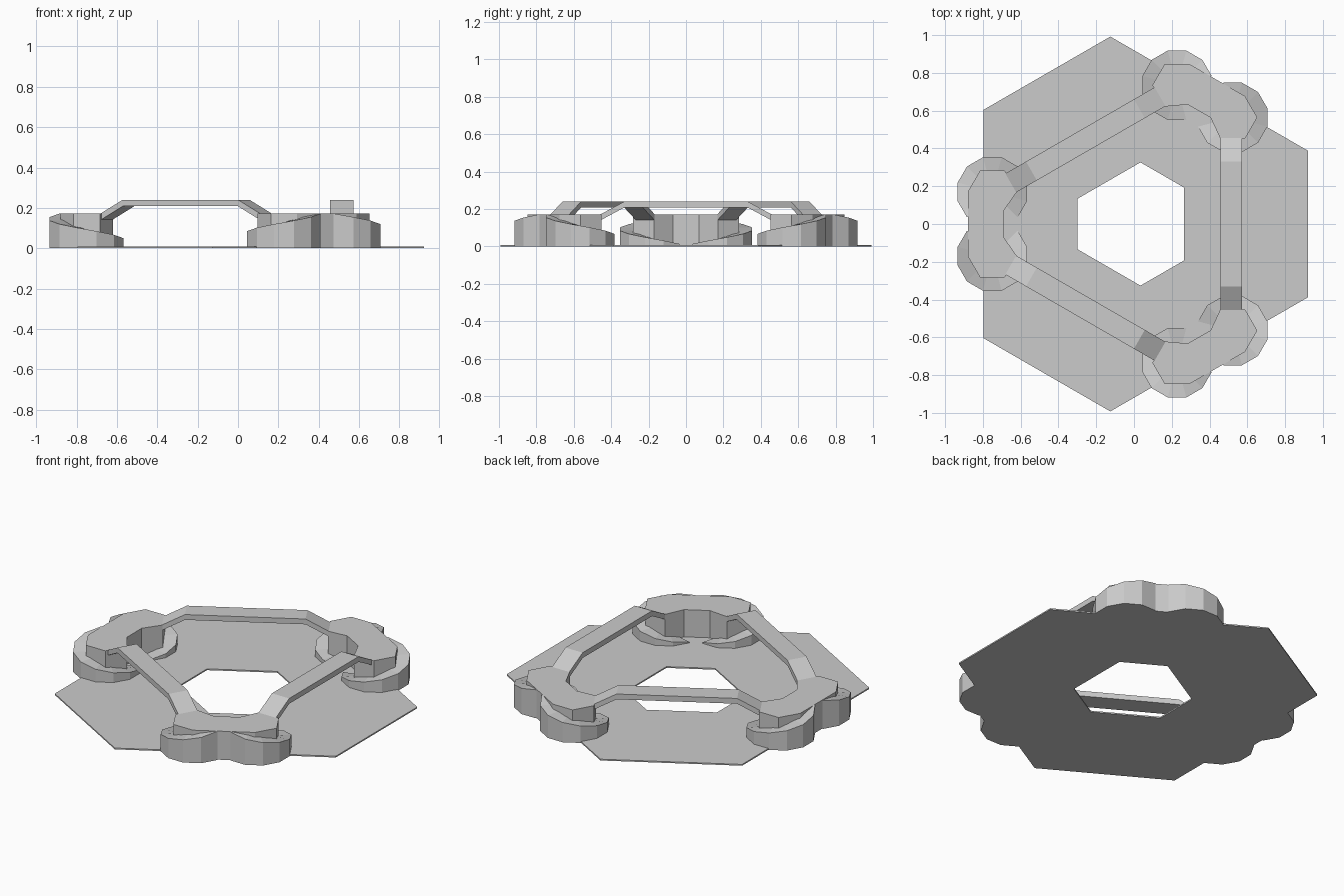
import bpy, bmesh
from math import sin, cos, pi, radians
from mathutils import Matrix

if "Cube" in bpy.data.objects:
    bpy.data.objects.remove(bpy.data.objects["Cube"])


def make(name, verts, faces, turn=0):
    mesh = bpy.data.meshes.new(name)
    mesh.from_pydata(verts, [], faces)
    bm = bmesh.new()
    bm.from_mesh(mesh)
    bmesh.ops.recalc_face_normals(bm, faces=bm.faces)
    bm.transform(Matrix.Rotation(radians(turn), 4, 'Z'))
    bm.to_mesh(mesh)
    bm.free()
    obj = bpy.data.objects.new(name, mesh)
    bpy.context.collection.objects.link(obj)
    return obj


def prism(name, outline, z0, z1, turn=0):
    n = len(outline)
    verts = [(x, y, z) for z in (z0, z1) for x, y in outline]
    faces = [list(range(n)), list(range(n, 2 * n))]
    faces += [(i, (i + 1) % n, n + (i + 1) % n, n + i) for i in range(n)]
    return make(name, verts, faces, turn)


def loft(name, sections):
    """Skin a chain of four-point sections and cap both ends."""
    verts = [p for s in sections for p in s]
    faces = [(0, 1, 2, 3), tuple(len(verts) - 4 + i for i in range(4))]
    for k in range(len(sections) - 1):
        for i in range(4):
            a, b = 4 * k + i, 4 * k + (i + 1) % 4
            faces.append((a, b, b + 4, a + 4))
    return verts, faces


# Thin floor plate with a hexagonal opening
outer = [(1.0 * cos(radians(a)), 1.0 * sin(radians(a))) for a in (-22.8, 22.8, 97.2, 142.8, 217.2, 262.8)]
inner = [(0.328 * cos(radians(a)), 0.328 * sin(radians(a))) for a in (-36, 36, 84, 156, 204, 276)]
pts = [(x, y, z) for z in (0, 0.008) for ring in (outer, inner) for x, y in ring]
quads = []
for i in range(6):
    j = (i + 1) % 6
    quads += [(i, j, 6 + j, 6 + i), (12 + i, 12 + j, 18 + j, 18 + i),
              (i, j, 12 + j, 12 + i), (6 + i, 6 + j, 18 + j, 18 + i)]
make("floor_plate", pts, quads)

CX, CY, TOP = -0.75, 0.17, 0.172

for turn in (0, 120, 240):
    # Raised platform: joined body with a hexagonal head at each end
    half = [(CX - 0.13, CY), (CX - 0.065, CY + 0.113), (CX + 0.065, CY + 0.113),
            (CX + 0.13, CY), (CX + 0.06, 0.07)]
    outline = half + [(x, -y) for x, y in reversed(half)]
    prism("tower_platform", outline, 0, TOP, turn)

    # Spiral ramps sinking from the platform to the floor
    for side in (1, -1):
        sections = []
        for k in range(10):
            phi = radians(45 + 30 * k)
            z = TOP - 0.158 * k / 9
            o, i = [(CX - r * sin(phi), side * (CY - r * cos(phi))) for r in (0.19, 0.105)]
            sections.append([(*o, 0), (*o, z), (*i, z), (*i, 0)])
        make("spiral_ramp", *loft("ramp", sections), turn)

    # Bridge with sloped ends between neighbouring platforms
    sections = []
    for y, z in ((-0.46, TOP - 0.002), (-0.33, 0.24), (0.33, 0.24), (0.46, TOP - 0.002)):
        sections.append([(0.457, y, z - 0.032), (0.457, y, z), (0.572, y, z), (0.572, y, z - 0.032)])
    make("bridge", *loft("bridge", sections), turn)
